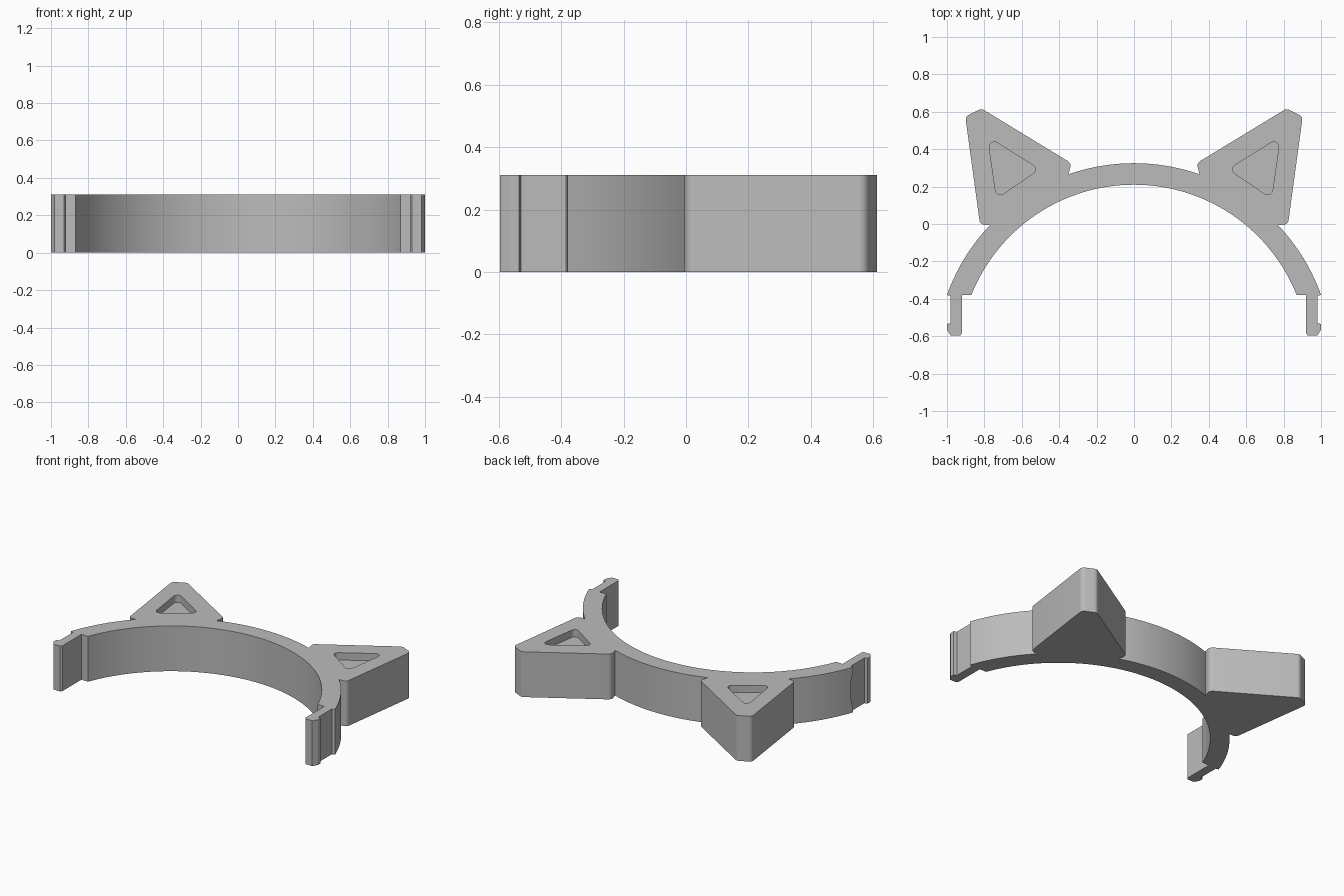
import bpy, bmesh
from math import sin, cos, asin, pi, sqrt
from mathutils import Matrix, Vector

if "Cube" in bpy.data.objects:
    bpy.data.objects.remove(bpy.data.objects["Cube"])

HEIGHT = 0.31
grey = bpy.data.materials.new("plain grey")
grey.use_nodes = True
grey.diffuse_color = (0.5, 0.5, 0.5, 1)
grey.node_tree.nodes["Principled BSDF"].inputs["Base Color"].default_value = (0.5, 0.5, 0.5, 1)


def arc(radius, cy, x0, x1, steps):
    """Points on the upper part of a circle centred on x = 0."""
    a0, a1 = asin(x0 / radius), asin(x1 / radius)
    angles = [a0 + (a1 - a0) * i / steps for i in range(steps + 1)]
    return [(radius * sin(a), cy + radius * cos(a)) for a in angles]


def rounded(corners, radius, steps=8):
    """Closed polygon with each corner replaced by a tangent arc."""
    out = []
    for i, c in enumerate(corners):
        p = Vector(c)
        a = (Vector(corners[i - 1]) - p).normalized()
        b = (Vector(corners[(i + 1) % len(corners)]) - p).normalized()
        half = a.angle(b) / 2
        centre = p + (a + b).normalized() * radius / sin(half)
        start = p + a * radius / (sin(half) / cos(half)) - centre
        end = p + b * radius / (sin(half) / cos(half)) - centre
        turn = start.angle_signed(end)
        for k in range(steps + 1):
            t = -turn * k / steps
            out.append((centre.x + start.x * cos(t) - start.y * sin(t),
                        centre.y + start.x * sin(t) + start.y * cos(t)))
    return out


def prism(name, points, low, high, matrix=None):
    bm = bmesh.new()
    face = bm.faces.new([bm.verts.new((x, y, low)) for x, y in points])
    top = bmesh.ops.extrude_face_region(bm, geom=[face])["geom"]
    moved = [v for v in top if isinstance(v, bmesh.types.BMVert)]
    bmesh.ops.translate(bm, verts=moved, vec=(0, 0, high - low))
    if matrix:
        bm.transform(matrix)
    bmesh.ops.recalc_face_normals(bm, faces=bm.faces)
    mesh = bpy.data.meshes.new(name)
    bm.to_mesh(mesh)
    bm.free()
    mesh.materials.append(grey)
    obj = bpy.data.objects.new(name, mesh)
    bpy.context.collection.objects.link(obj)
    return obj


def combine(target, other, operation):
    mod = target.modifiers.new(operation, 'BOOLEAN')
    mod.operation, mod.solver, mod.object = operation, 'EXACT', other
    bpy.context.view_layer.objects.active = target
    bpy.ops.object.modifier_apply(modifier=mod.name)
    bpy.data.objects.remove(other)


def mirrored(points, side):
    return [(side * x, y) for x, y in points]


# Curved band with a snap clip at each end
clip = [(0.92, -0.38), (0.92, -0.585), (0.93, -0.597), (0.98, -0.597), (1.0, -0.565),
        (1.0, -0.535), (0.98, -0.53), (0.98, -0.385)]
half = arc(0.936, -0.726, 0, 0.87, 40) + clip + arc(1.062, -0.737, 1.0, 0, 40)
band = prism("ear_headband", half + mirrored(half[1:-1], -1)[::-1], 0, HEIGHT)

# Rounded triangular ears, each with a shallow pocket on top
ear = [(0.91, 0.66), (0.818, -0.01), (0.73, -0.01), (0.36, 0.24), (0.31, 0.306)]
ear = [(0.84, 0.62), (0.905, 0.575), (0.825, -0.005), (0.73, -0.005),
       (0.37, 0.235), (0.335, 0.32)]
ear = rounded([(0.815, 0.617), (0.902, 0.575), (0.823, -0.005), (0.72, -0.005),
               (0.36, 0.225), (0.335, 0.325)], 0.03)
pocket = rounded([(0.782, 0.465), (0.735, 0.137), (0.505, 0.293)], 0.027)

# Shallow concave cut at the outer end of the band
hollow = [(-0.45, -0.01), (-0.45, HEIGHT + 0.01)]
for i in range(25):
    z = (HEIGHT + 0.02) * (1 - i / 24) - 0.01
    hollow.append((-0.776 + sqrt(0.416 ** 2 - (z - HEIGHT / 2) ** 2), z))
to_side = Matrix(((0, 0, 1, 0), (1, 0, 0, 0), (0, 1, 0, 0), (0, 0, 0, 1)))

for side in (1, -1):
    combine(band, prism("ear", mirrored(ear, side), 0, HEIGHT), 'UNION')
    combine(band, prism("pocket_cutter", mirrored(pocket, side), HEIGHT - 0.05, HEIGHT + 0.1),
            'DIFFERENCE')
    low, high = sorted((side * 0.98, side * 1.1))
    combine(band, prism("end_cutter", hollow, low, high, to_side), 'DIFFERENCE')

# Smooth the curved walls and keep the rims sharp
bpy.ops.object.select_all(action='DESELECT')
band.select_set(True)
bpy.context.view_layer.objects.active = band
bpy.ops.object.shade_smooth_by_angle(angle=pi / 6)
